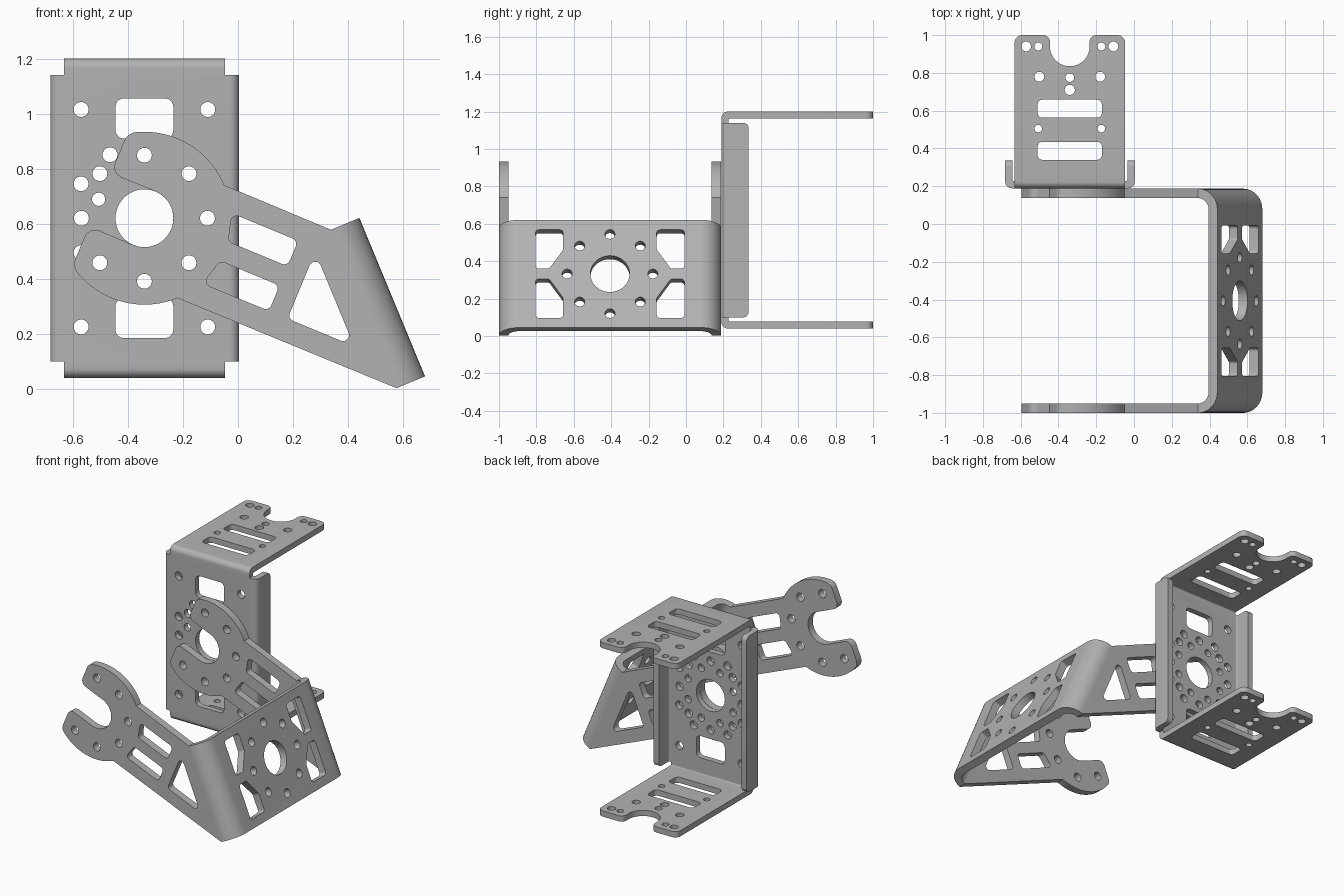
import bpy, bmesh
from math import sin, cos, tan, pi, radians, sqrt
from mathutils import Vector, Matrix

cube = bpy.data.objects.get("Cube")
if cube:
    bpy.data.objects.remove(cube)

metal = bpy.data.materials.new("grey_metal")
metal.use_nodes = True
GREY = (0.45, 0.45, 0.45, 1)
metal.diffuse_color = GREY
metal.node_tree.nodes["Principled BSDF"].inputs["Base Color"].default_value = GREY


# ---- 2D helpers
def arc(cx, cy, r, a0, a1, n):
    angles = [radians(a0 + (a1 - a0) * i / n) for i in range(n + 1)]
    return [(cx + r * cos(a), cy + r * sin(a)) for a in angles]


def circle(cx, cy, r, n=28):
    return arc(cx, cy, r, 0, 360, n)[:-1]


def rounded(pts, radius=0, n=7):
    """Polygon with filleted corners; a point may carry its own radius."""
    out = []
    for i, pt in enumerate(pts):
        r = pt[2] if len(pt) > 2 else radius
        p = Vector(pt[:2])
        if r == 0:
            out.append(p)
            continue
        u = (Vector(pts[i - 1][:2]) - p).normalized()
        v = (Vector(pts[(i + 1) % len(pts)][:2]) - p).normalized()
        ang = u.angle(v)
        c = p + (u + v).normalized() * r / sin(ang / 2)
        s = p + u * r / tan(ang / 2) - c
        turn = (pi - ang) * (-1 if u.x * v.y - u.y * v.x > 0 else 1)
        out += [c + Matrix.Rotation(turn * k / n, 2) @ s for k in range(n + 1)]
    return out


def box(x0, x1, y0, y1, r):
    return rounded([(x0, y0), (x1, y0), (x1, y1), (x0, y1)], r)


def flip(loop, about=0.0):
    return [(x, 2 * about - y) for x, y in reversed(loop)]


# ---- solid helpers
def prism(name, loops, d0, d1, place):
    """Extrude loops from depth d0 to d1; place maps (x, y, depth) to space."""
    bm = bmesh.new()
    for loop in loops:
        low = [bm.verts.new(place(p[0], p[1], d0)) for p in loop]
        high = [bm.verts.new(place(p[0], p[1], d1)) for p in loop]
        bm.faces.new(low)
        bm.faces.new(high)
        for i in range(len(loop)):
            bm.faces.new((low[i - 1], low[i], high[i], high[i - 1]))
    bmesh.ops.recalc_face_normals(bm, faces=bm.faces)
    mesh = bpy.data.meshes.new(name)
    bm.to_mesh(mesh)
    bm.free()
    mesh.materials.append(metal)
    ob = bpy.data.objects.new(name, mesh)
    bpy.context.collection.objects.link(ob)
    return ob


def carve(ob, operation, loops, d0, d1, place):
    tool = prism("cutter", loops, d0, d1, place)
    tool.hide_render = True
    bpy.context.view_layer.objects.active = ob
    mod = ob.modifiers.new("cut", 'BOOLEAN')
    mod.operation, mod.object, mod.solver = operation, tool, 'EXACT'
    bpy.ops.object.modifier_apply(modifier=mod.name)
    bpy.data.objects.remove(tool)


def finish(ob):
    bpy.ops.object.select_all(action='DESELECT')
    ob.select_set(True)
    bpy.context.view_layer.objects.active = ob
    bpy.ops.object.shade_smooth_by_angle(angle=radians(30))


PX, PZ = -0.34, 0.62            # pivot axis shared by both brackets
HOLE, BORE, RING = 0.027, 0.105, 0.229
T = radians(22.5)


def on_xz(x, z, d): return Vector((x, d, z))
def on_xy(x, y, d): return Vector((x, y, d))
def on_yz(y, z, d): return Vector((d, y, z))


def ring(cx, cy, r, angles, hole=HOLE):
    return [circle(cx + r * cos(radians(a)), cy + r * sin(radians(a)), hole) for a in angles]


# ---- Fixed bracket: upright channel with two side lips
Y0, TH = 0.189, 0.038
X0, X1 = -0.682, 0.004
channel = prism("upright_channel", [rounded([
    (X0, 0.4), (X0, Y0, 0.035), (X1, Y0, 0.035), (X1, 0.4),
    (X1 - TH, 0.4), (X1 - TH, Y0 + TH, 0.008), (X0 + TH, Y0 + TH, 0.008), (X0 + TH, 0.4)])],
    0, 1.3, on_xy)
carve(channel, 'INTERSECT', [box(0, 0.335, 0.1, 1.14, 0.03)], -1, 1, on_yz)
window = box(PX - BORE, PX + BORE, 0.91, 1.055, 0.03)
holes = [circle(PX, PZ, BORE, 48), window, flip(window, PZ)]
holes += [circle(PX + sx * 0.23, PZ + sz * 0.395, HOLE) for sx in (-1, 1) for sz in (-1, 1)]
holes += ring(PX, PZ, RING, range(0, 360, 45))
holes += ring(PX, PZ, 0.262, [q + a for q in range(0, 360, 90) for a in (28.5, 61.5)])
holes += ring(PX, PZ, 0.18, [22.5 + 45 * k for k in range(8)], 0.024)
carve(channel, 'DIFFERENCE', holes, 0, 0.3, on_xz)
finish(channel)

# ---- Fixed bracket: matching top and bottom flanges
half = 0.2925
outline = rounded(
    [(PX - half, 0.1), (PX + half, 0.1), (PX + half, 1, 0.04), (PX + BORE, 1, 0.035)]
    + arc(PX, 0.94, BORE, 0, -180, 20)
    + [(PX - BORE, 1, 0.035), (PX - half, 1, 0.04)])
holes = [box(PX - 0.17, PX + 0.17, y, y + 0.095, 0.025) for y in (0.34, 0.563)]
holes += [circle(PX, 0.775, 0.023), circle(PX, 0.71, HOLE)]
for s in (-1, 1):
    holes += [circle(PX + s * dx, y, r) for dx, y, r in
              ((0.231, 0.94, 0.026), (0.167, 0.94, 0.021), (0.161, 0.78, 0.026), (0.167, 0.505, 0.02))]
profile = rounded([(Y0, 1.14), (Y0, 1.2, 0.035), (1.0, 1.2), (1.0, 1.2 - TH),
                   (Y0 + TH, 1.2 - TH, 0.006), (Y0 + TH, 1.14)])
for name, shape in (("top_flange", profile), ("bottom_flange", flip(profile, PZ))):
    flange = prism(name, [shape], -0.9, 0.2, on_yz)
    carve(flange, 'INTERSECT', [outline], -0.5, 1.5, on_xy)
    carve(flange, 'DIFFERENCE', holes, -0.5, 1.5, on_xy)
    finish(flange)


# ---- Swinging bracket: U strip trimmed to the arm silhouette
def on_arm(p, q, d):            # along the arm, across the arm, depth in y
    return Vector((PX + p * cos(T) + q * sin(T), d, PZ - p * sin(T) + q * cos(T)))


def on_strip(y, a, b):          # a is the end plate's normal, b runs up the plate
    return Vector((PX + a * cos(T) - b * sin(T), y, PZ + a * sin(T) + b * cos(T)))


def on_end(y, b, a): return on_strip(y, a, b)


def arm_point(a, b): return ((a - b) / sqrt(2), (a + b) / sqrt(2))


YA, YB, TB, END = -1.0, 0.187, 0.05, 0.722
swing = prism("swing_bracket", [rounded([
    (YA, -0.6), (YA, END, 0.11), (YB, END, 0.11), (YB, -0.6),
    (YB - TB, -0.6), (YB - TB, END - TB, 0.06), (YA + TB, END - TB, 0.06), (YA + TB, -0.6)], n=10)],
    -1.2, 0.6, on_strip)

# Open jaw, drawn as an upper half and mirrored
R = 0.314
jaw = (arc(0, 0, R, 45, 118.3, 18) + arc(-0.125, 0.2325, 0.05, 118.3, 180, 6)
       + arc(-0.135, 0.145, 0.04, 180, 270, 6) + arc(0, 0, BORE, 90, 0, 14))
silhouette = [arm_point(END + 0.05, -0.298), arm_point(0.61, -0.298)] + jaw + flip(jaw)[1:]
silhouette += [arm_point(0.61, -0.921), arm_point(END + 0.05, -0.921)]
carve(swing, 'INTERSECT', [silhouette], -1.5, 0.6, on_arm)

# Arm holes and lightening cutouts
slot = rounded([(0.314, 0.038), (0.547, 0.038), (0.547, 0.138), (0.287, 0.138)], 0.022)
triangle = rounded([(0.62, -0.138), (0.882, -0.138), (0.62, 0.124)], 0.022)
holes = ring(0, 0, RING, [s * a for s in (-1, 1) for a in (22.5, 67.5, 112.5)])
carve(swing, 'DIFFERENCE', holes + [slot, flip(slot), triangle], -1.5, 0.6, on_arm)

# End plate bore, bolt ring and four corner cutouts
YC, BC = (YA + YB) / 2, -0.61
holes = [circle(YC, BC, BORE, 48)] + ring(YC, BC, RING, range(0, 360, 45))
corner = [(0.398, 0.03), (0.325, 0.03), (0.25, 0.14), (0.25, 0.255), (0.398, 0.255)]
for sy in (-1, 1):
    for sb in (-1, 1):
        holes.append(rounded([(YC + sy * y, BC + sb * b) for y, b in corner], 0.018))
carve(swing, 'DIFFERENCE', holes, 0.6, 0.8, on_end)
finish(swing)
